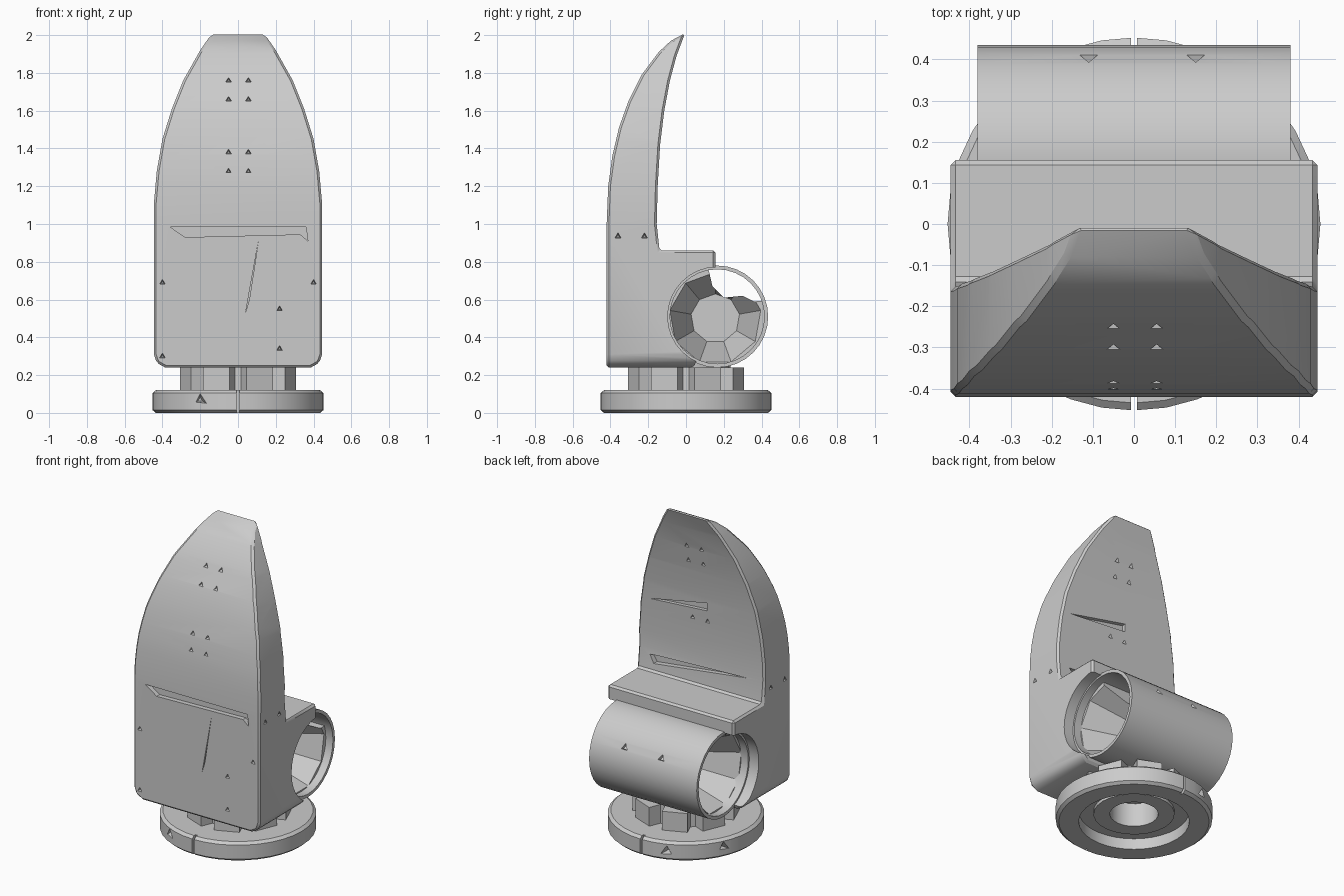
import bpy, bmesh, math
from mathutils import Vector, Matrix

if "Cube" in bpy.data.objects:
    bpy.data.objects.remove(bpy.data.objects["Cube"])

grey = bpy.data.materials.new("plain grey")
grey.use_nodes = True
COLOUR = (0.6, 0.6, 0.6, 1)
grey.diffuse_color = COLOUR
grey.node_tree.nodes["Principled BSDF"].inputs["Base Color"].default_value = COLOUR


def finish(name, bm):
    bmesh.ops.recalc_face_normals(bm, faces=bm.faces)
    mesh = bpy.data.meshes.new(name)
    bm.to_mesh(mesh)
    bm.free()
    mesh.materials.append(grey)
    ob = bpy.data.objects.new(name, mesh)
    bpy.context.collection.objects.link(ob)
    return ob


def prism(name, points, axis, lo, hi):
    """Extrude a 2D outline along x (points are y, z) or along y (points are x, z)."""
    bm = bmesh.new()
    put = (lambda a, b: (lo, a, b)) if axis == "x" else (lambda a, b: (a, lo, b))
    face = bm.faces.new([bm.verts.new(put(a, b)) for a, b in points])
    new = bmesh.ops.extrude_face_region(bm, geom=[face])["geom"]
    step = Vector((hi - lo, 0, 0) if axis == "x" else (0, hi - lo, 0))
    bmesh.ops.translate(bm, vec=step, verts=[v for v in new if isinstance(v, bmesh.types.BMVert)])
    return finish(name, bm)


def lathe(name, profile, steps=32):
    """Spin a closed (radius, height) outline around z."""
    bm = bmesh.new()
    loops = []
    for i in range(steps):
        a = math.tau * i / steps
        loops.append([bm.verts.new((r * math.cos(a), r * math.sin(a), z)) for r, z in profile])
    n = len(profile)
    for i in range(steps):
        p, q = loops[i], loops[(i + 1) % steps]
        for j in range(n):
            k = (j + 1) % n
            bm.faces.new((p[j], p[k], q[k], q[j]))
    return finish(name, bm)


def apply(ob, mod):
    bpy.context.view_layer.objects.active = ob
    bpy.ops.object.modifier_apply(modifier=mod.name)


def boolean(ob, other, operation="DIFFERENCE"):
    mod = ob.modifiers.new("cut", "BOOLEAN")
    mod.operation, mod.solver, mod.object = operation, "EXACT", other
    apply(ob, mod)
    bpy.data.objects.remove(other)


def disc(y, z, r, n=32):
    return [(y + r * math.cos(math.tau * i / n), z + r * math.sin(math.tau * i / n)) for i in range(n)]


def cone(bm, place, direction, sides, r1, r2, depth):
    turn = Vector(direction).to_track_quat("Z", "Y").to_matrix().to_4x4()
    bmesh.ops.create_cone(bm, segments=sides, radius1=r1, radius2=r2, depth=depth, cap_ends=True,
                          matrix=Matrix.Translation(place) @ turn)


def pits(ob, spots, r=0.026):
    """Small three-sided dents, each a place and an inward direction."""
    bm = bmesh.new()
    for place, direction in spots:
        cone(bm, place, direction, 3, r, r * 0.3, 0.07)
    boolean(ob, finish("pit_cutter", bm))


# Curved shield: side outline cut to the front outline, edges softened
side = [(-0.42, 0.24), (-0.42, 1.0), (-0.412, 1.2), (-0.39, 1.36), (-0.355, 1.51),
        (-0.305, 1.65), (-0.235, 1.79), (-0.145, 1.91), (-0.08, 1.97), (-0.005, 2.01), (-0.05, 1.89),
        (-0.085, 1.76), (-0.115, 1.6), (-0.137, 1.42), (-0.15, 1.2), (-0.155, 1.0), (-0.14, 0.86),
        (0.155, 0.86), (0.155, 0.5), (0.04, 0.24)]
half = [(0.385, 0.24), (0.43, 0.265), (0.446, 0.31), (0.446, 1.1), (0.43, 1.28), (0.40, 1.45),
        (0.35, 1.61), (0.29, 1.76), (0.20, 1.92), (0.11, 2.05)]
shield = prism("shield_body", side, "x", -0.5, 0.5)
outline = half + [(-x, z) for x, z in reversed(half)]
boolean(shield, prism("outline_cutter", outline, "y", -0.6, 0.6), "INTERSECT")
soft = shield.modifiers.new("soft edges", "BEVEL")
soft.width, soft.segments = 0.012, 1
soft.limit_method, soft.angle_limit = "ANGLE", math.radians(40)
soft.use_clamp_overlap = False
apply(shield, soft)
boolean(shield, prism("bore_cutter", disc(0.165, 0.51, 0.262), "x", -0.6, 0.6))

# Slots and scratches on the front and the inner face
marks = [
    ([(-0.36, 0.985), (0.36, 0.985), (0.37, 0.91), (0.33, 0.945), (-0.28, 0.93)], -0.5, -0.39),
    ([(0.04, 0.53), (0.06, 0.6), (0.11, 0.92)], -0.5, -0.405),
    ([(-0.33, 0.99), (0.33, 0.91), (0.36, 0.96), (0.3, 0.965)], -0.18, -0.1),
    ([(-0.05, 1.4), (-0.05, 1.35), (0.36, 1.32)], -0.165, -0.1),
]
for points, lo, hi in marks:
    boolean(shield, prism("mark_cutter", points, "y", lo, hi))

# Dents on the front, the inner face and the sides
spots = []
for z, front_y, back_y in ((1.28, -0.405, -0.145), (1.38, -0.385, None),
                           (1.66, -0.30, -0.105), (1.76, -0.25, -0.087)):
    for x in (-0.05, 0.055):
        spots.append(((x, front_y, z), (0, 1, 0)))
        if back_y:
            spots.append(((x, back_y, z), (0, -1, 0)))
for x, z in ((0.22, 0.55), (0.22, 0.34), (-0.4, 0.69), (0.4, 0.69), (-0.4, 0.3)):
    spots.append(((x, -0.42, z), (0, 1, 0)))
for s in (-1, 1):
    for y in (-0.36, -0.22):
        spots.append(((s * 0.44, y, 0.935), (-s, 0, 0)))
pits(shield, spots)

# Cross tube with a thin wall
tube = prism("cross_tube", disc(0.165, 0.51, 0.27), "x", -0.38, 0.38)
boolean(tube, prism("tube_bore_cutter", disc(0.165, 0.51, 0.25), "x", -0.6, 0.6))
pits(tube, [((-0.11, 0.40, 0.63), (0, -1, -0.5)), ((0.15, 0.40, 0.63), (0, -1, -0.5))], 0.035)

# Rough filling inside the tube, funnelled at both ends, open at the upper back
filling = prism("tube_filling", disc(0.165, 0.51, 0.255, 16), "x", -0.33, 0.33)
window = [(0.11, 0.8), (0.14, 0.67), (0.2, 0.61), (0.30, 0.62), (0.36, 0.59), (0.5, 0.6), (0.5, 0.8)]
boolean(filling, prism("window_cutter", window, "x", -0.5, 0.5))
for s in (-1, 1):
    bm = bmesh.new()
    cone(bm, (s * 0.22, 0.155, 0.5), (-s, 0, 0), 9, 0.262, 0.13, 0.3)
    boolean(filling, finish("funnel_cutter", bm))

# Base ring, split at front and back
ring = lathe("base_ring", [(0.32, 0), (0.435, 0), (0.453, 0.015), (0.453, 0.105), (0.435, 0.12), (0.2, 0.12),
                           (0.2, 0.07), (0.32, 0.07)], 36)
for s in (-1, 1):
    notch = [(-0.007, -0.1), (0.007, -0.1), (0.007, 0.3), (-0.007, 0.3)]
    boolean(ring, prism("notch_cutter", notch, "y", s * 0.42, s * 0.6))
pits(ring, [((-0.2, -0.40, 0.07), (0, 1, 0)), ((-0.16, 0.41, 0.06), (0, -1, 0)),
            ((-0.40, 0.2, 0.07), (1, 0, 0))], 0.045)

# Hollow neck and the teeth around it
neck = lathe("neck", [(0.14, 0.05), (0.235, 0.05), (0.235, 0.27), (0.14, 0.27)], 24)
cap = lathe("neck_cap", [(0.001, 0.2), (0.2, 0.2), (0.2, 0.28), (0.001, 0.28)], 16)
parts = [shield, tube, filling, ring, neck, cap]
for i in range(8):
    bm = bmesh.new()
    bmesh.ops.create_cube(bm, size=1)
    bm.transform(Matrix.Rotation(math.tau * (i + 0.5) / 8, 4, "Z") @ Matrix.Translation((0.26, 0, 0.175))
                 @ Matrix.Diagonal((0.08, 0.15, 0.13, 1)))
    parts.append(finish("neck_tooth_%d" % (i + 1), bm))

# Smooth shading with sharp edges
bpy.ops.object.select_all(action="DESELECT")
for ob in parts:
    ob.select_set(True)
bpy.context.view_layer.objects.active = shield
bpy.ops.object.shade_smooth_by_angle(angle=math.radians(30))
